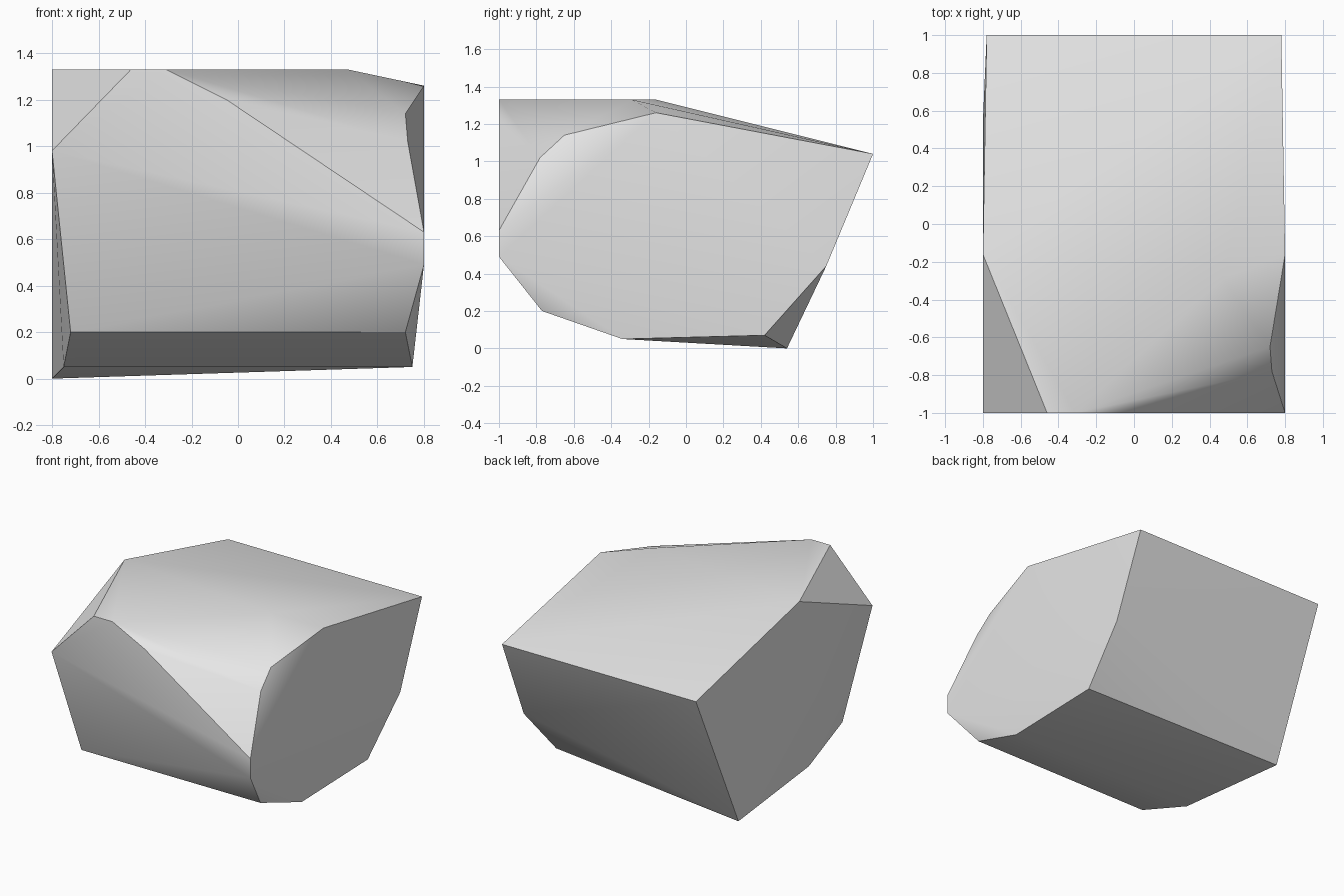
import bpy, bmesh, math

cube = bpy.data.objects.get("Cube")
if cube:
    bpy.data.objects.remove(cube, do_unlink=True)

# Pale stone colour
stone = bpy.data.materials.new("pale_grey_stone")
stone.use_nodes = True
colour = (0.8, 0.8, 0.8, 1)
stone.diffuse_color = colour
stone.node_tree.nodes["Principled BSDF"].inputs["Base Color"].default_value = colour

# Corners of the chipped block, grouped by region
right_side = [(0.8, -1, 0.63), (0.73, -0.78, 1.02), (0.72, -0.65, 1.14),
              (0.8, -0.16, 1.26), (0.78, 1, 1.04), (0.78, 0.75, 0.44),
              (0.75, 0.42, 0.07), (0.75, -0.34, 0.05), (0.72, -0.77, 0.2),
              (0.8, -1, 0.49)]
left_side = [(-0.8, -1, 0.98), (-0.8, -0.16, 1.33), (-0.78, 1, 1.04),
             (-0.8, 0.54, 0), (-0.75, -0.34, 0.05), (-0.72, -0.77, 0.2)]
top_rim = [(-0.46, -1, 1.33), (-0.31, -1, 1.33), (-0.05, -1, 1.2),
           (0.47, -0.29, 1.33)]

# Wrap the corners in a faceted shell
bm = bmesh.new()
for corner in right_side + left_side + top_rim:
    bm.verts.new(corner)
bmesh.ops.convex_hull(bm, input=bm.verts[:])
bmesh.ops.delete(bm, geom=[v for v in bm.verts if not v.link_faces], context="VERTS")

# Merge the triangles that lie in one plane
bmesh.ops.dissolve_limit(bm, angle_limit=math.radians(0.5),
                         verts=bm.verts[:], edges=bm.edges[:])
bmesh.ops.recalc_face_normals(bm, faces=bm.faces[:])

mesh = bpy.data.meshes.new("rock")
bm.to_mesh(mesh)
bm.free()
mesh.materials.append(stone)
rock = bpy.data.objects.new("rock", mesh)
bpy.context.collection.objects.link(rock)

# Soften shallow creases, keep the broken edges sharp
bpy.ops.object.select_all(action="DESELECT")
rock.select_set(True)
bpy.context.view_layer.objects.active = rock
bpy.ops.object.shade_smooth_by_angle(angle=math.radians(30))
